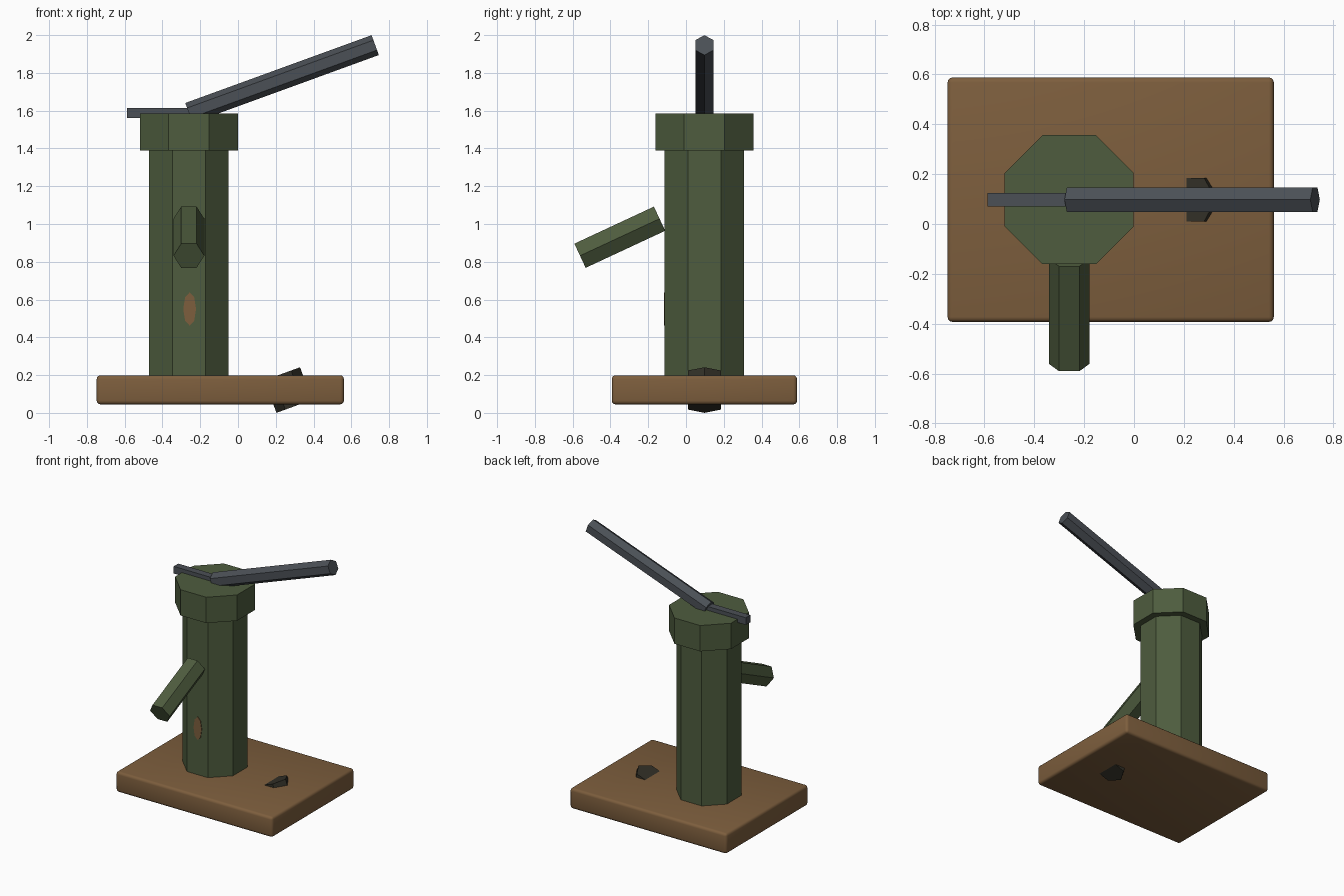
import bpy, bmesh, math
from mathutils import Vector

if "Cube" in bpy.data.objects:
    bpy.data.objects.remove(bpy.data.objects["Cube"])


def srgb(r, g, b):
    lin = lambda c: ((c / 255 + 0.055) / 1.055) ** 2.4 if c > 10 else c / 255 / 12.92
    return (lin(r), lin(g), lin(b), 1)


def material(name, rgb):
    m = bpy.data.materials.new(name)
    m.diffuse_color = srgb(*rgb)
    m.use_nodes = True
    m.node_tree.nodes["Principled BSDF"].inputs["Base Color"].default_value = m.diffuse_color
    return m


GREEN = material("painted_green", (78, 92, 62))
BROWN = material("wood_brown", (125, 94, 61))
STEEL = material("steel_grey", (75, 80, 86))
DARK = material("dark_iron", (50, 48, 39))


def finish(name, bm, mat):
    bmesh.ops.recalc_face_normals(bm, faces=bm.faces[:])
    me = bpy.data.meshes.new(name)
    bm.to_mesh(me)
    bm.free()
    me.materials.append(mat)
    ob = bpy.data.objects.new(name, me)
    bpy.context.collection.objects.link(ob)
    return ob


def prism(name, p0, p1, r, n, ref, mat, turn=0.0, stretch=1.0):
    """n-sided prism from p0 to p1; first corner points along ref, turned by an angle."""
    p0, p1 = Vector(p0), Vector(p1)
    w = (p1 - p0).normalized()
    u = Vector(ref)
    u = (u - w * u.dot(w)).normalized()
    v = w.cross(u)
    bm = bmesh.new()
    rings = []
    for p in (p0, p1):
        ring = []
        for i in range(n):
            a = turn + 2 * math.pi * i / n
            ring.append(bm.verts.new(p + u * r * stretch * math.cos(a) + v * r * math.sin(a)))
        rings.append(ring)
        bm.faces.new(ring)
    for i in range(n):
        j = (i + 1) % n
        bm.faces.new((rings[0][i], rings[0][j], rings[1][j], rings[1][i]))
    return finish(name, bm, mat)


def box(name, lo, hi, mat):
    bm = bmesh.new()
    bmesh.ops.create_cube(bm, size=1)
    for v in bm.verts:
        v.co = Vector([(a + b) / 2 + c * (b - a) for a, b, c in zip(lo, hi, v.co)])
    return finish(name, bm, mat)


CX, CY = -0.26, 0.0975
X, Y, Z = (1, 0, 0), (0, 1, 0), (0, 0, 1)
EIGHTH = math.pi / 8

# wooden base with rounded edges
base = box("base", (-0.748, -0.393, 0.045), (0.561, 0.588, 0.199), BROWN)
bev = base.modifiers.new("round_edges", "BEVEL")
bev.width, bev.segments = 0.02, 3
bpy.context.view_layer.objects.active = base
base.select_set(True)
bpy.ops.object.modifier_apply(modifier=bev.name)
bpy.ops.object.shade_smooth_by_angle(angle=math.radians(40))

# octagonal column and cap
prism("column", (CX, CY, 0.15), (CX, CY, 1.45), 0.228, 8, X, GREEN, EIGHTH)
prism("cap", (CX, CY, 1.39), (CX, CY, 1.585), 0.28, 8, X, GREEN, EIGHTH)

# sloping spout
prism("spout", (CX, -0.14, 1.028), (CX, -0.561, 0.832), 0.0815, 6, X, GREEN)

# lever and its short rear rod
prism("lever", (CX, CY, 1.588), (0.7265, CY, 1.947), 0.056, 6, Z, STEEL)
box("rear_rod", (-0.587, CY - 0.027, 1.56), (-0.2, CY + 0.027, 1.614), STEEL)

# worn patch on the column front
prism("worn_patch", (-0.256, -0.09, 0.55), (-0.256, -0.117, 0.55), 0.034, 8, Z, BROWN, 0, 2.6)

# tilted iron peg through the base
tilt = math.radians(20)
axis = Vector((-math.sin(tilt), 0, math.cos(tilt))) * 0.092
mid = Vector((0.266, CY, 0.121))
prism("iron_peg", mid - axis, mid + axis, 0.1, 6, X, DARK)
